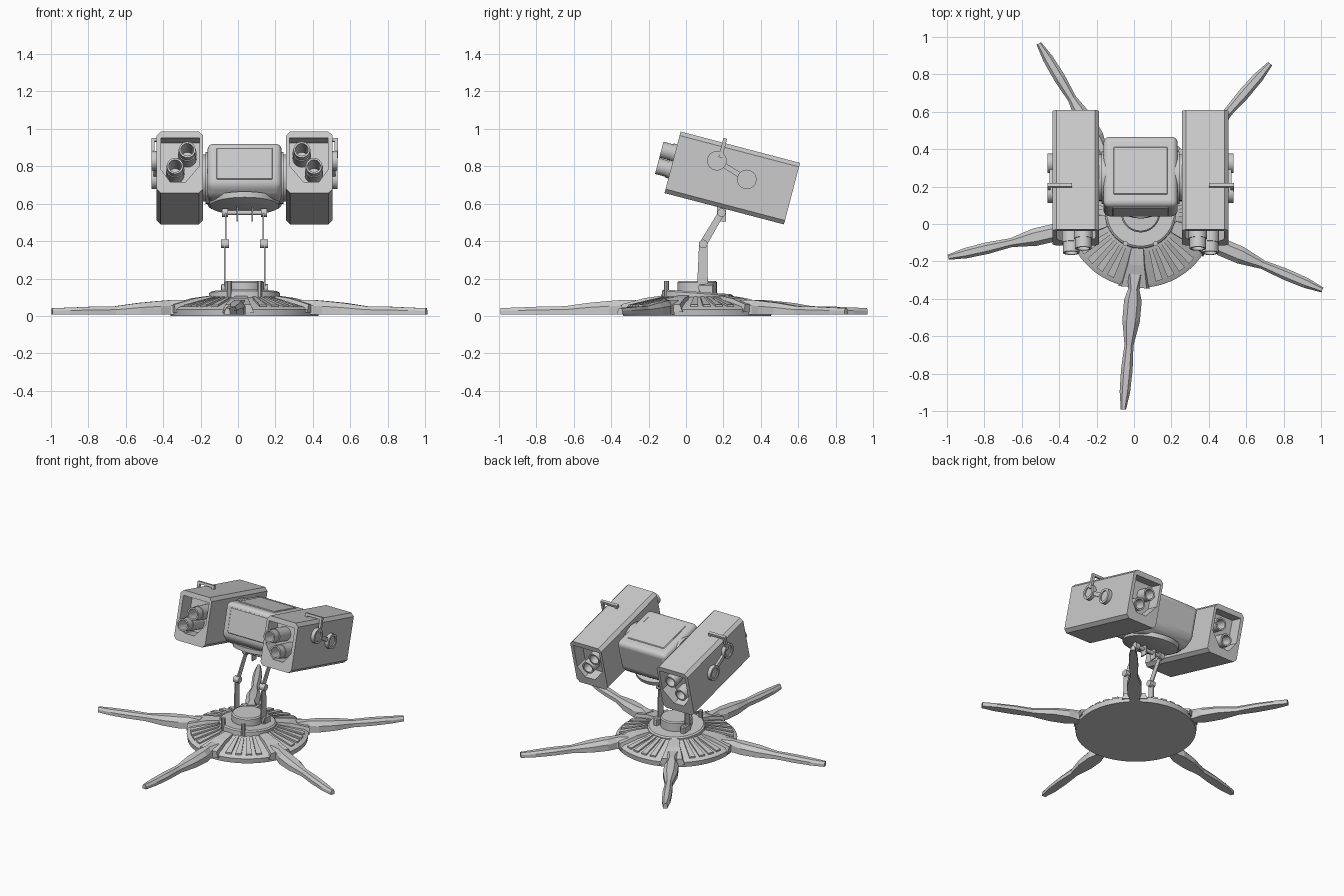
import bpy, bmesh, math
from mathutils import Vector, Matrix

if "Cube" in bpy.data.objects:
    bpy.data.objects.remove(bpy.data.objects["Cube"])

CX, CY = 0.035, 0.06
BASE = Matrix.Translation((CX, CY, 0))
HEAD = Matrix.Translation((CX, 0.2475, 0.7375)) @ Matrix.Rotation(math.radians(-14.7), 4, 'X')


def finish(name, bm, M, smooth=False, bevel=0, segs=1):
    bmesh.ops.recalc_face_normals(bm, faces=bm.faces)
    bm.transform(M)
    me = bpy.data.meshes.new(name)
    bm.to_mesh(me)
    bm.free()
    ob = bpy.data.objects.new(name, me)
    bpy.context.collection.objects.link(ob)
    bpy.context.view_layer.objects.active = ob
    bpy.ops.object.select_all(action='DESELECT')
    ob.select_set(True)
    if bevel:
        b = ob.modifiers.new("Bevel", 'BEVEL')
        b.width, b.segments, b.limit_method = bevel, segs, 'ANGLE'
    if smooth:
        bpy.ops.object.shade_smooth_by_angle(angle=math.radians(35))
    return ob


def loft(name, rings, M, **kw):
    """Skin a list of equal-length closed rings and cap the ends."""
    bm = bmesh.new()
    vs = [[bm.verts.new(p) for p in ring] for ring in rings]
    n = len(vs[0])
    for a, b in zip(vs, vs[1:]):
        for i in range(n):
            j = (i + 1) % n
            bm.faces.new((a[i], a[j], b[j], b[i]))
    bm.faces.new(vs[0])
    bm.faces.new(vs[-1])
    return finish(name, bm, M, **kw)


def box(name, lo, hi, M, **kw):
    rings = [[(lo[0], lo[1], z), (hi[0], lo[1], z), (hi[0], hi[1], z), (lo[0], hi[1], z)]
             for z in (lo[2], hi[2])]
    return loft(name, rings, M, **kw)


def lathe(name, prof, origin, axis, M, seg=24, closed=False):
    """Spin a (radius, height) profile around an axis."""
    q = Vector(axis).to_track_quat('Z', 'Y').to_matrix().to_4x4()
    bm = bmesh.new()
    vs = [bm.verts.new((r, 0, h)) for r, h in prof]
    es = [bm.edges.new(e) for e in zip(vs, vs[1:])]
    if closed:
        es.append(bm.edges.new((vs[-1], vs[0])))
    bmesh.ops.spin(bm, geom=vs + es, cent=(0, 0, 0), axis=(0, 0, 1),
                   angle=2 * math.pi, steps=seg, use_merge=True)
    bmesh.ops.remove_doubles(bm, verts=bm.verts, dist=1e-5)
    return finish(name, bm, M @ Matrix.Translation(origin) @ q, smooth=True)


def rod(name, p, q, r, M, seg=16):
    d = Vector(q) - Vector(p)
    return lathe(name, [(0, 0), (r, 0), (r, d.length), (0, d.length)], p, d, M, seg)


def pipe(name, ro, ri, p, q, M):
    h = (Vector(q) - Vector(p)).length
    return lathe(name, [(ro, 0), (ro, h), (ri, h), (ri, 0)], p, Vector(q) - Vector(p), M, 24, True)


# --- base plate, tilted collar and turntable
lathe("base_disc", [(0, 0), (.395, 0), (.4, .035), (.375, .05), (.22, .085), (.19, .1), (0, .1)],
      (0, 0, 0), (0, 0, 1), BASE, 60)
TILT = BASE @ Matrix.Translation((0, 0, .105)) @ Matrix.Rotation(math.radians(-4), 4, 'X')
lathe("base_collar", [(0, -.02), (.19, -.02), (.19, .016), (.18, .024), (0, .024)],
      (0, 0, 0), (0, 0, 1), TILT, 40)
lathe("turntable", [(0, .1), (.105, .1), (.105, .18), (.097, .188), (0, .188)],
      (0, 0, 0), (0, 0, 1), BASE, 32)

# --- five legs with housings, and ribs on the disc between them
sections = [(.33, .055, .085), (.41, .03, .085), (.47, .047, .08), (.58, .047, .07),
            (.71, .024, .052), (.84, .031, .05), (.96, .028, .045), (1.055, .014, .042)]
for k in range(5):
    R = BASE @ Matrix.Rotation(math.radians(-95 + 72 * k), 4, 'Z')
    rings = [[(r, -w, .008), (r, -w, .65 * z), (r, -w * .5, z), (r, w * .5, z), (r, w, .65 * z), (r, w, .008)]
             for r, w, z in sections]
    loft(f"leg_{k}", rings, R)
    loft(f"leg_housing_{k}", [[(r, -w, .02), (r, -w * .8, z), (r, w * .8, z), (r, w, .02)]
                              for r, w, z in [(.19, .04, .108), (.28, .055, .095), (.4, .085, .062)]], R)
    for i in range(4):
        A = R @ Matrix.Rotation(math.radians(20.4 + 10.4 * i), 4, 'Z')
        loft(f"disc_rib_{k}_{i}", [[(r, -w, .02), (r, -w, z), (r, w, z), (r, w, .02)]
                                   for r, w, z in [(.19, .009, .104), (.375, .02, .06)]], A)

# --- paired folding arms
ORI = Matrix.Translation((CX, 0, 0))
foot, knee, top = Vector((0, .088, .15)), Vector((0, .092, .385)), Vector((0, .19, .552))


def plate(name, a, b, wa, wb, x):
    n = (b - a).cross(Vector((1, 0, 0))).normalized()
    quad = [a + n * wa, a - n * wa, b - n * wb, b + n * wb]
    loft(name, [[p + Vector((x + t, 0, 0)) for p in quad] for t in (-.004, .004)], ORI)


for s, side in ((-1, "left"), (1, "right")):
    plate(f"lower_arm_{side}", foot, knee, .029, .022, s * .107)
    plate(f"upper_arm_{side}", knee, top, .02, .017, s * .1)
    for nm, p, r, w in (("foot", foot, .022, .02), ("knee", knee, .023, .021), ("top", top, .023, .016)):
        c = p + Vector((s * .104, 0, 0))
        rod(f"{nm}_joint_{side}", c - Vector((w, 0, 0)), c + Vector((w, 0, 0)), r, ORI)
    box(f"foot_bracket_{side}", (s * .09, .07, .11), (s * .125, .15, .172), ORI, bevel=.008)
    rod(f"base_peg_{side}", (s * .08, -.105, .1), (s * .08, -.105, .188), .014, ORI, 10)
    box(f"hinge_tab_{side}", (s * .04 - .004, .165, .505), (s * .04 + .004, .215, .61), ORI)
rod("hinge_bar", top - Vector((.12, 0, 0)), top + Vector((.12, 0, 0)), .013, ORI)

# --- central head, neck disc and cross axle
prof = [(-.195, -.09), (-.195, .145), (.195, .145), (.195, -.08), (.13, -.145), (-.13, -.145)]
loft("head_body", [[(x, y, z) for y, z in prof] for x in (-.198, .198)], HEAD,
     smooth=True, bevel=.032, segs=4)
box("head_face_panel", (-.15, -.2, -.06), (.15, -.18, .115), HEAD, bevel=.004)
box("head_top_panel", (-.145, -.13, .13), (.145, .13, .15), HEAD, bevel=.004)
lathe("neck_disc", [(0, -.17), (.13, -.17), (.185, -.155), (.19, -.125), (0, -.125)],
      (0, 0, 0), (0, 0, 1), HEAD, 36)
rod("head_axle", (-.23, 0, 0), (.23, 0, 0), .125, HEAD, 32)
rod("head_axle_collar", (-.208, 0, 0), (.208, 0, 0), .14, HEAD, 32)

# --- twin launcher pods: chamfered housings with recesses and tubes at both ends
c, hw, hh = .022, .124, .17
outline = [(-hw + c, -hh), (hw - c, -hh), (hw, -hh + c), (hw, hh - c),
           (hw - c, hh), (-hw + c, hh), (-hw, hh - c), (-hw, -hh + c)]
recess = [(.1, .135), (.1, -.04), (.05, -.11), (-.03, -.11), (-.105, -.02), (-.105, .135)]
for s, side in ((-1, "left"), (1, "right")):
    P = HEAD @ Matrix.Translation((s * .346, 0, 0))
    pod = loft(f"pod_{side}", [[(s * x, y, z) for x, z in outline] for y in (-.33, .33)], P)
    for lo, hi in ((-.4, -.22), (.24, .4)):
        cut = loft("recess_cutter", [[(s * x, y, z) for x, z in recess] for y in (lo, hi)], P)
        cut.hide_render = True
        bpy.context.view_layer.objects.active = pod
        m = pod.modifiers.new("Recess", 'BOOLEAN')
        m.object, m.operation, m.solver = cut, 'DIFFERENCE', 'EXACT'
        bpy.ops.object.modifier_apply(modifier=m.name)
        bpy.data.objects.remove(cut)
    for i, (x, z) in enumerate(((-.04, .05), (.025, -.04))):
        x *= s
        pipe(f"front_tube_{side}_{i}", .044, .034, (x, -.2, z), (x, -.405, z), P)
        pipe(f"front_tube_sleeve_{side}_{i}", .049, .04, (x, -.2, z), (x, -.35, z), P)
        pipe(f"rear_tube_{side}_{i}", .044, .033, (x, .22, z), (x, .315, z), P)
    # outer side latch: two ringed hubs with a link, and a hooked handle over the top
    a, b = Vector((s * .12, -.103, .068)), Vector((s * .12, .077, .012))
    for i, p in enumerate((a, b)):
        pipe(f"latch_ring_{side}_{i}", .052, .036, p, p + Vector((s * .03, 0, 0)), P)
        rod(f"latch_hub_{side}_{i}", p, p + Vector((s * .022, 0, 0)), .037, P, 20)
    d = (b - a).normalized()
    n = d.cross(Vector((1, 0, 0)))
    a2, b2 = a + d * .045, b - d * .045
    loft(f"latch_link_{side}", [[p + Vector((s * t, 0, 0)) for p in
                                 (a2 + n * .014, a2 - n * .014, b2 - n * .014, b2 + n * .014)]
                                for t in (0, .02)], P)
    box(f"handle_post_{side}", (s * .135, -.1, .09), (s * .152, -.08, .195), P)
    box(f"handle_bar_{side}", (s * .02, -.1, .178), (s * .152, -.08, .195), P)
    box(f"handle_foot_{side}", (s * .02, -.1, .16), (s * .037, -.08, .195), P)
